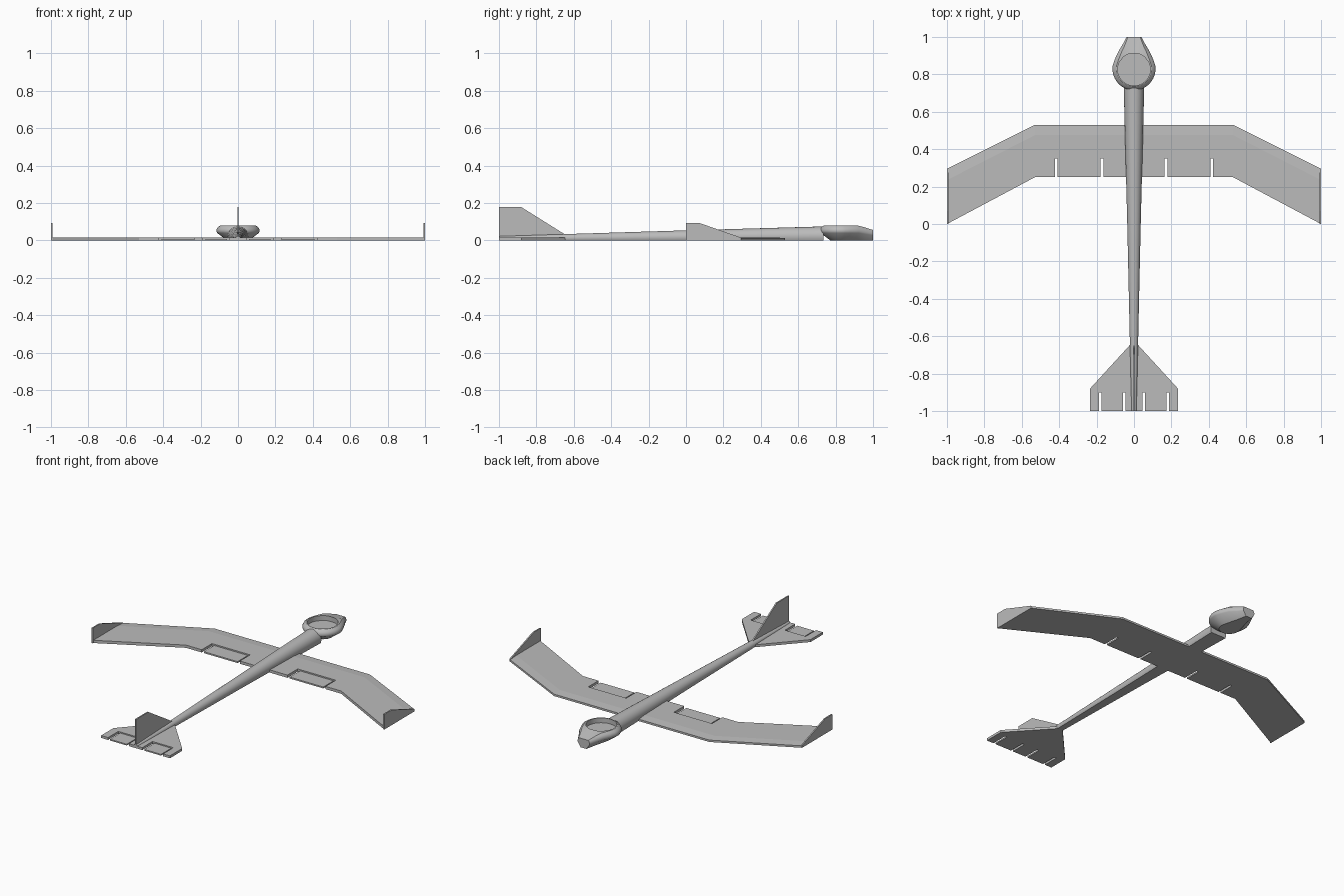
import bpy, bmesh, math
from mathutils import Vector

if "Cube" in bpy.data.objects:
    bpy.data.objects.remove(bpy.data.objects["Cube"])

grey = bpy.data.materials.new("plain grey")
grey.use_nodes = True
grey.diffuse_color = (0.5, 0.5, 0.5, 1)
grey.node_tree.nodes["Principled BSDF"].inputs["Base Color"].default_value = (0.5, 0.5, 0.5, 1)


def loft(name, rings, smooth=False):
    """Skin a stack of equal-length closed rings and cap both ends."""
    bm = bmesh.new()
    rows = [[bm.verts.new(p) for p in ring] for ring in rings]
    n = len(rows[0])
    for a, b in zip(rows, rows[1:]):
        for i in range(n):
            j = (i + 1) % n
            bm.faces.new((a[i], a[j], b[j], b[i]))
    bm.faces.new(rows[0][::-1])
    bm.faces.new(rows[-1])
    bmesh.ops.recalc_face_normals(bm, faces=bm.faces)
    mesh = bpy.data.meshes.new(name)
    bm.to_mesh(mesh)
    bm.free()
    mesh.materials.append(grey)
    obj = bpy.data.objects.new(name, mesh)
    bpy.context.collection.objects.link(obj)
    if smooth:
        bpy.ops.object.select_all(action='DESELECT')
        obj.select_set(True)
        bpy.context.view_layer.objects.active = obj
        bpy.ops.object.shade_smooth_by_angle(angle=math.radians(32))
    return obj


def flat(points, z):
    return [(x, y, z) for x, y in points]


def mirrored(half):
    return half + [(-x, y) for x, y in reversed(half)]


def notch(inner, outer, trailing, hinge):
    """Cut-out in a trailing edge, listed from outside to inside."""
    return [(outer, trailing), (outer, hinge), (inner, hinge), (inner, trailing)]


def control_surface(name, inner, outer, trailing, hinge, height):
    for side, s in (("left", 1), ("right", -1)):
        pts = [(s * inner, trailing), (s * outer, trailing), (s * outer, hinge), (s * inner, hinge)]
        loft(f"{side}_{name}", [flat(pts, 0), flat(pts, height)])


def upright(name, profile, x, thickness):
    loft(name, [[(x + d, y, z) for y, z in profile] for d in (-thickness / 2, thickness / 2)])


# Wing with a chamfered leading edge and cut-outs for the flaps
WING_TOP = 0.017
rear = [(1, 0), (0.53, 0.25)] + notch(0.163, 0.423, 0.25, 0.35)
lower = mirrored([(0.53, 0.53), (1, 0.295)] + rear)
upper = mirrored([(0.53, 0.475), (1, 0.235)] + rear)
loft("wing", [flat(lower, 0), flat(lower, 0.012), flat(upper, WING_TOP)])
control_surface("flap", 0.178, 0.408, 0.25, 0.35, 0.009)

# Winglets
for side, s in (("left", 1), ("right", -1)):
    upright(f"{side}_winglet", [(0, 0), (0.295, 0), (0.295, 0.015), (0.07, 0.094), (0, 0.094)],
            s * 0.996, 0.008)

# Tailplane, elevators and fin
tail = mirrored([(0.02, -0.645), (0.235, -0.88), (0.235, -1)] + notch(0.046, 0.188, -1, -0.9))
loft("tailplane", [flat(tail, 0), flat(tail, 0.015)])
control_surface("elevator", 0.06, 0.174, -1, -0.9, 0.008)
upright("fin", [(-1, 0), (-0.65, 0), (-0.65, 0.034), (-0.88, 0.178), (-1, 0.178)], 0, 0.008)


# Tapered boom, round on top with a flat belly
def boom_ring(y, radius, axis):
    start = -math.asin(min(1, axis / radius))
    sweep = math.pi - 2 * start
    angles = [start + sweep * i / 24 for i in range(25)]
    return [(radius * math.cos(a), y, axis + radius * math.sin(a)) for a in angles]


loft("boom", [boom_ring(-1, 0.014, 0.009), boom_ring(0, 0.036, 0.018),
              boom_ring(0.735, 0.055, 0.02)], smooth=True)

# Nose pod with a round recess
CENTRE, RADIUS, TOP = 0.83, 0.115, 0.08
half = [(0.04, 1), (0.058, 0.965), (0.082, 0.925), (0.103, 0.88)]
half += [(RADIUS * math.cos(a), CENTRE + RADIUS * math.sin(a))
         for a in (math.radians(10 - 6 * i) for i in range(17))]
outline = mirrored(half)


def pod_ring(scale, z):
    ring = []
    for x, y in outline:
        t = max(0, (y - CENTRE) / (1 - CENTRE))
        y2 = CENTRE + (y - CENTRE) * (scale + (1 - scale) * t)
        slope = TOP - max(0, y2 - 0.925) * 0.32
        ring.append((x * scale, y2, z * slope / TOP))
    return ring


def recess_ring(radius, z):
    ring = []
    for x, y in outline:
        d = Vector((x, y - CENTRE)).normalized() * radius
        ring.append((d.x, CENTRE - 0.003 + d.y, z))
    return ring


loft("nose_pod", [pod_ring(0.5, 0), pod_ring(0.97, 0.04), pod_ring(1, 0.048), pod_ring(1, 0.058),
                  pod_ring(0.95, 0.07), pod_ring(0.82, TOP),
                  recess_ring(0.087, TOP), recess_ring(0.087, 0.05)], smooth=True)
